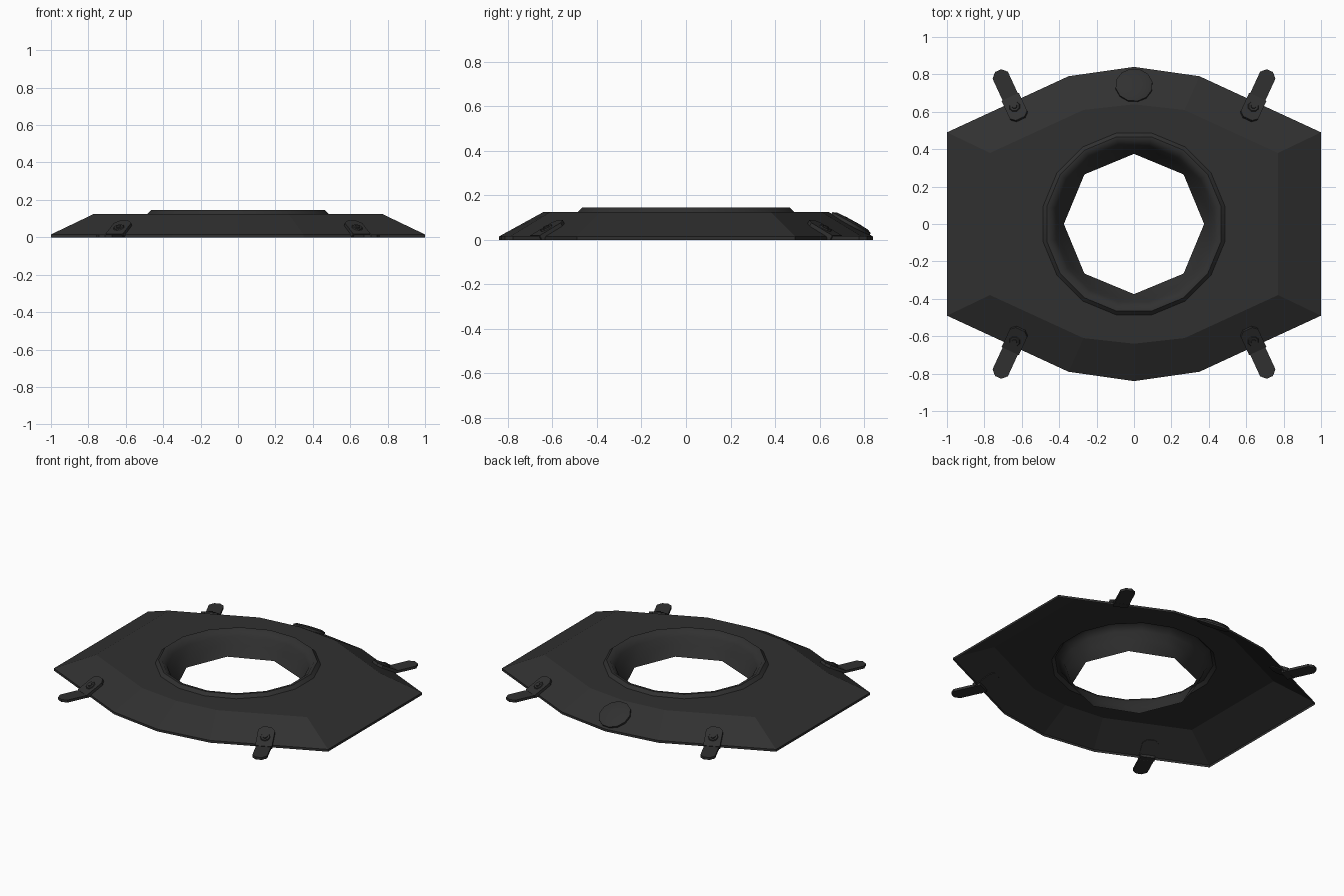
import bpy, bmesh, math
from mathutils import Matrix

if "Cube" in bpy.data.objects:
    bpy.data.objects.remove(bpy.data.objects["Cube"])

charcoal = bpy.data.materials.new("charcoal")
charcoal.diffuse_color = (0.03, 0.03, 0.03, 1)
charcoal.use_nodes = True
charcoal.node_tree.nodes["Principled BSDF"].inputs["Base Color"].default_value = charcoal.diffuse_color


def finish(name, bm, matrix=None, smooth=None, recalc=True):
    if matrix is not None:
        bm.transform(matrix)
    if recalc:
        bmesh.ops.recalc_face_normals(bm, faces=bm.faces)
    me = bpy.data.meshes.new(name)
    bm.to_mesh(me)
    bm.free()
    me.materials.append(charcoal)
    if smooth:
        for p in me.polygons:
            p.use_smooth = True
        me.set_sharp_from_angle(angle=math.radians(smooth))
    ob = bpy.data.objects.new(name, me)
    bpy.context.collection.objects.link(ob)
    return ob


def ring(bm, pts, z):
    return [bm.verts.new((x, y, z)) for x, y in pts]


def skin(bm, a, b):
    n = len(a)
    for i in range(n):
        j = (i + 1) % n
        bm.faces.new((a[i], a[j], b[j], b[i]))


def circle(r, n, offset=0.0):
    return [(r * math.cos(offset + 2 * math.pi * i / n),
             r * math.sin(offset + 2 * math.pi * i / n)) for i in range(n)]


def loft(name, layers, matrix, smooth=None):
    # closed solid from stacked (outline, z) layers
    bm = bmesh.new()
    rings = [ring(bm, pts, z) for pts, z in layers]
    for a, b in zip(rings, rings[1:]):
        skin(bm, a, b)
    bm.faces.new(rings[0][::-1])
    bm.faces.new(rings[-1])
    return finish(name, bm, matrix, smooth)


def plate_outline(corner, shoulder, peak):
    (cx, cy), (sx, sy) = corner, shoulder
    return [(cx, -cy), (cx, cy), (sx, sy), (0, peak), (-sx, sy),
            (-cx, cy), (-cx, -cy), (-sx, -sy), (0, -peak), (sx, -sy)]


HALF = math.pi / 16
TOP = 0.125

# Plate shell, open underneath, with the round opening in the top face
bm = bmesh.new()
outer = plate_outline((1, 0.49), (0.35, 0.79), 0.84)
inner = plate_outline((0.77, 0.38), (0.27, 0.61), 0.64)
low, lip, top = ring(bm, outer, 0), ring(bm, outer, 0.015), ring(bm, inner, TOP)
skin(bm, low, lip)
skin(bm, lip, top)
hole = ring(bm, circle(0.495, 16, HALF), TOP)
edges = [bm.edges.get((top[i], top[i - 1])) for i in range(10)]
edges += [bm.edges.new((hole[i], hole[i - 1])) for i in range(16)]
res = bmesh.ops.triangle_fill(bm, edges=edges, use_beauty=True, normal=(0, 0, 1))
for f in res["geom"]:
    if isinstance(f, bmesh.types.BMFace):
        f.normal_update()
        if f.normal.z < 0:
            f.normal_flip()
finish("plate_shell", bm, recalc=False)

# Raised collar funnelling down to an octagonal opening
bm = bmesh.new()
profile = [(0.495, TOP), (0.475, 0.145), (0.455, 0.143), (0.425, 0.11), (0.405, 0.06)]
rings = [ring(bm, circle(r, 16, HALF), z) for r, z in profile]
for a, b in zip(rings, rings[1:]):
    skin(bm, a, b)
octagon = ring(bm, circle(0.375, 8), 0)
last = rings[-1]
for k in range(8):
    before, after, far = last[2 * k - 1], last[2 * k], last[2 * k + 1]
    bm.faces.new((before, after, octagon[k]))
    bm.faces.new((after, far, octagon[(k + 1) % 8], octagon[k]))
for f in bm.faces:
    f.normal_update()
    c = f.calc_center_median()
    radial = c.xy.length - 0.475
    if f.normal.z < 0:
        f.normal_flip()
finish("collar", bm, smooth=45, recalc=False)

# Round button on the rear slope
slope = math.atan2(0.11, 0.20)
m = Matrix.Translation((0, 0.74, 0.07)) @ Matrix.Rotation(-slope, 4, 'X')
loft("button", [(circle(0.1, 12, HALF), -0.01), (circle(0.1, 12, HALF), 0.008),
                (circle(0.08, 12, HALF), 0.016), (circle(0.03, 12, HALF), 0.019)], m, 50)


# Four mounting tabs, mirrored into each quadrant
def strip(w, y0, y1, c, inner_cut, outer_cut):
    a, b = (c if inner_cut else 0.002), (c if outer_cut else 0.002)
    return [(w - a, y0), (w, y0 + a), (w, y1 - b), (w - b, y1),
            (b - w, y1), (-w, y1 - b), (-w, y0 + a), (a - w, y0)]


for sx, sy, label in ((1, 1, "back_right"), (-1, 1, "back_left"),
                      (1, -1, "front_right"), (-1, -1, "front_left")):
    base = (Matrix.Diagonal((sx, sy, 1, 1)) @ Matrix.Translation((0.649, 0.652, 0))
            @ Matrix.Rotation(math.radians(-24.8), 4, 'Z'))
    tilt = base @ Matrix.Translation((0, 0, 0.015)) @ Matrix.Rotation(-slope, 4, 'X')
    foot = strip(0.045, -0.02, 0.185, 0.027, False, True)
    loft("tab_foot_" + label, [(foot, 0), (foot, 0.016)], base)
    pad = strip(0.051, -0.12, 0.025, 0.025, True, False)
    loft("tab_pad_" + label, [(pad, -0.004), (pad, 0.018)], tilt)
    screw = tilt @ Matrix.Translation((0, -0.042, 0.017))
    loft("washer_" + label, [(circle(0.031, 8), 0), (circle(0.027, 8), 0.007)], screw)
    loft("screw_" + label, [(circle(0.015, 8), 0.006), (circle(0.013, 8), 0.012)], screw)
